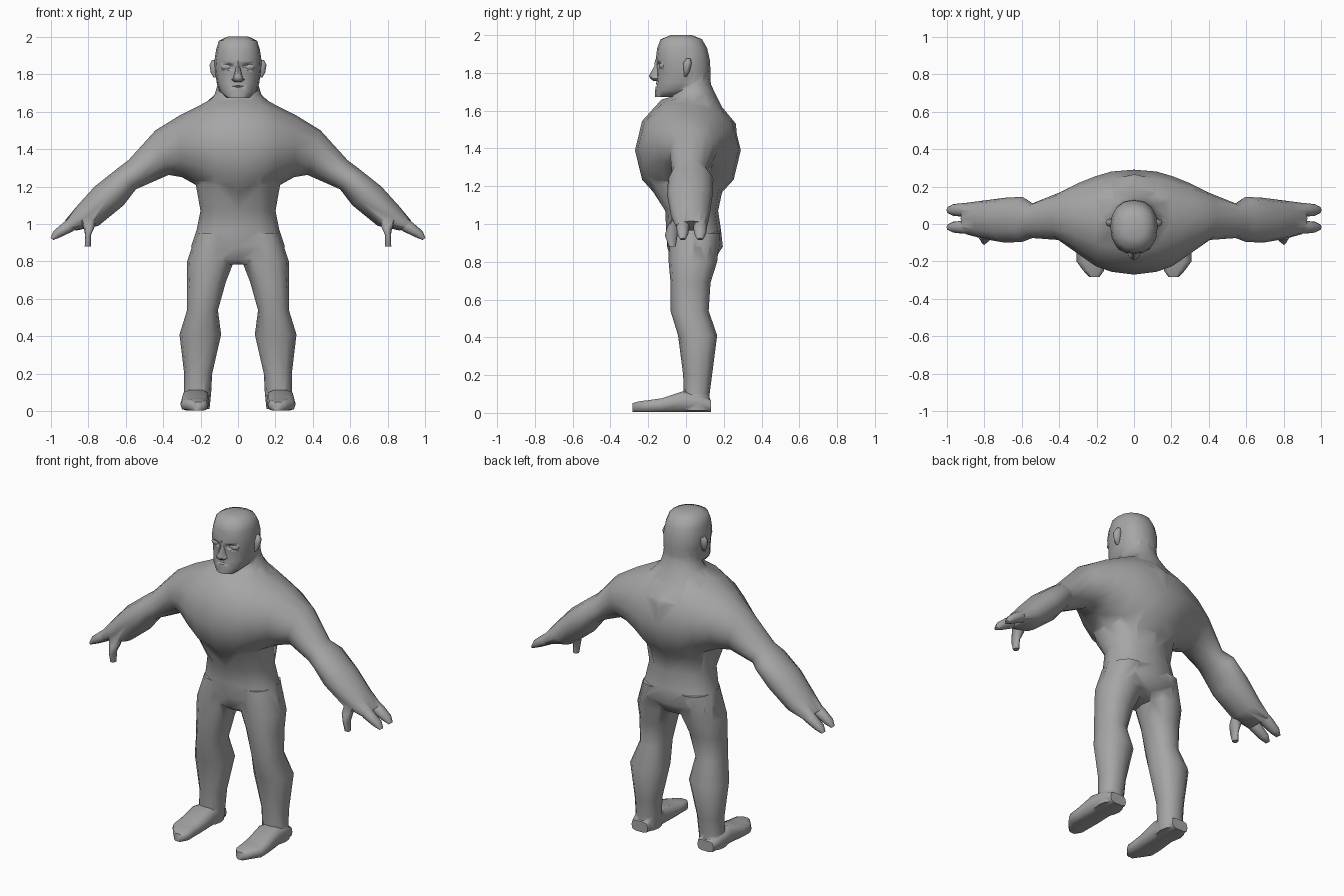
import bpy, bmesh, math
from mathutils import Vector

if "Cube" in bpy.data.objects:
    bpy.data.objects.remove(bpy.data.objects["Cube"])

skin = bpy.data.materials.new("grey skin")
skin.diffuse_color = (0.38, 0.38, 0.38, 1)
skin.use_nodes = True
skin.node_tree.nodes["Principled BSDF"].inputs["Base Color"].default_value = skin.diffuse_color


def power(v, n):
    return math.copysign(abs(v) ** (2 / n), v)


def section(a, b, c, d, sides, n):
    """Rounded ring: a-b is one full axis, c and d are half-axes on either side."""
    a, b, c, d = map(Vector, (a, b, c, d))
    mid, half, pts = (a + b) / 2, (a - b) / 2, []
    for i in range(sides):
        t = 2 * math.pi * i / sides
        s = power(math.sin(t), n)
        pts.append(mid + half * power(math.cos(t), n) + (c * s if s > 0 else d * -s))
    return pts


def loft(name, rings):
    bm = bmesh.new()
    loops = [[bm.verts.new(p) for p in r] for r in rings]
    for r, q in zip(loops, loops[1:]):
        for i in range(len(r)):
            j = (i + 1) % len(r)
            bm.faces.new((r[i], r[j], q[j], q[i]))
    bm.faces.new(loops[0])
    bm.faces.new(loops[-1])
    bmesh.ops.recalc_face_normals(bm, faces=bm.faces)
    me = bpy.data.meshes.new(name)
    bm.to_mesh(me)
    bm.free()
    me.materials.append(skin)
    ob = bpy.data.objects.new(name, me)
    bpy.context.collection.objects.link(ob)
    return ob


def upright(name, rows, sides=12, n=2.3):
    """Rows of z, x0, x1, y front, y back."""
    rings = []
    for z, x0, x1, f, b in rows:
        m = (f + b) / 2
        rings.append(section((x1, m, z), (x0, m, z), (0, b - m, 0), (0, f - m, 0), sides, n))
    return loft(name, rings)


def limb(name, rows, sides=12, n=2.0):
    """Rows of top x, top z, bottom x, bottom z, y front, y back."""
    rings = []
    for tx, tz, bx, bz, f, b in rows:
        m = (f + b) / 2
        rings.append(section((tx, m, tz), (bx, m, bz), (0, b - m, 0), (0, f - m, 0), sides, n))
    return loft(name, rings)


def ball(name, loc, size):
    rows = [(loc[2] + size[2] * math.cos(t), loc[0] - size[0] * math.sin(t), loc[0] + size[0] * math.sin(t),
             loc[1] - size[1] * math.sin(t), loc[1] + size[1] * math.sin(t))
            for t in (0.25, 0.8, 1.3, 1.85, 2.35, 2.9)]
    return upright(name, rows, 10, 2)


def combine(ob, other, op='UNION'):
    m = ob.modifiers.new(op, 'BOOLEAN')
    m.object, m.operation, m.solver = other, op, 'EXACT'
    bpy.context.view_layer.objects.active = ob
    bpy.ops.object.modifier_apply(modifier=m.name)
    bpy.data.objects.remove(other)


def sym(rows):
    return [(z, -h, h, f, b) for z, h, f, b in rows]


# chest, shoulders and both arms as one span from wrist to wrist
half = [(.12, 1.68, .12, 1.12, -.255, .28), (.20, 1.635, .21, 1.20, -.225, .255),
        (.31, 1.58, .30, 1.25, -.155, .215), (.44, 1.50, .37, 1.262, -.085, .165),
        (.585, 1.34, .50, 1.205, -.075, .11), (.645, 1.295, .545, 1.185, -.095, .145),
        (.765, 1.20, .61, 1.10, -.10, .14), (.86, 1.095, .745, .99, -.08, .125),
        (.925, 1.016, .865, .965, -.055, .113)]
mirror = [(-a, b, -c, d, f, k) for a, b, c, d, f, k in reversed(half)]
body = limb("body", mirror + [(0, 1.70, 0, 1.08, -.27, .29)] + half)

# waist and hips
combine(body, upright("hips", sym([
    (1.42, .20, -.24, .25), (1.34, .22, -.255, .265), (1.21, .225, -.20, .20), (1.07, .20, -.11, .17),
    (.97, .22, -.105, .185), (.88, .25, -.10, .195), (.81, .20, -.08, .15), (.785, .10, -.05, .09)])))

# neck flowing into the upper back
combine(body, upright("neck", sym([
    (1.80, .10, -.03, .125), (1.74, .11, -.05, .132), (1.69, .125, -.075, .155),
    (1.62, .20, -.115, .19), (1.53, .25, -.17, .265), (1.42, .22, -.22, .27)]), 12, 2.1))

for s in (-1, 1):
    # leg
    combine(body, upright("leg", [(z, s * a, s * b, f, k) for z, a, b, f, k in [
        (.95, .01, .222, -.09, .18), (.80, .022, .272, -.092, .165), (.69, .065, .273, -.082, .13),
        (.54, .107, .272, -.082, .12), (.41, .09, .312, -.042, .165), (.20, .138, .287, -.015, .138),
        (.10, .143, .287, -.012, .125), (.012, .152, .296, -.03, .128)]]))
    # foot
    rings = []
    for y, a, b, top in [(.132, .17, .28, .07), (.07, .153, .296, .10), (-.02, .153, .30, .115),
                         (-.13, .155, .307, .078), (-.20, .158, .307, .068), (-.25, .16, .27, .062),
                         (-.283, .185, .24, .052)]:
        z, h = (top + .003) / 2, (top - .003) / 2
        rings.append(section((s * a, y, z), (s * b, y, z), (0, 0, h), (0, 0, -h), 10, 3.5))
    combine(body, loft("foot", rings))
    # two fingers and a thumb
    for f, k in ((-.052, .018), (.038, .112)):
        combine(body, limb("finger", [(s * a, b, s * c, d, f + i, k - i) for a, b, c, d, i in [
            (.89, 1.04, .84, .985, .006), (.935, 1.005, .88, .962, 0),
            (.985, .962, .945, .93, .006), (1.0, .925, .985, .915, .02)]], 8))
    combine(body, upright("thumb", [(z, s * a, s * b, f, k) for z, a, b, f, k in [
        (1.04, .76, .85, -.07, .0), (.985, .765, .825, -.10, -.03),
        (.94, .785, .815, -.112, -.045), (.88, .785, .818, -.09, -.055)]], 8))

# head
head = upright("head", sym([
    (2.0, .055, -.08, .03), (1.978, .102, -.135, .085), (1.93, .117, -.153, .112),
    (1.87, .126, -.160, .126), (1.81, .122, -.153, .13), (1.75, .113, -.157, .128),
    (1.71, .10, -.163, .08), (1.672, .058, -.163, -.04)]), 16, 2.3)
for s in (-1, 1):
    # eye sockets, eyeballs, ears
    combine(head, ball("socket", (s * .062, -.162, 1.838), (.044, .032, .024)), 'DIFFERENCE')
    combine(head, ball("eyeball", (s * .062, -.122, 1.838), (.030, .022, .018)))
    combine(head, upright("ear", [(z, s * .10, s * o, f, k) for z, o, f, k in [
        (1.875, .138, .0, .025), (1.85, .152, -.015, .03), (1.81, .146, -.012, .02),
        (1.782, .13, -.01, .005)]], 8))
# nose
combine(head, upright("nose", sym([
    (1.87, .012, -.164, -.10), (1.835, .014, -.168, -.10), (1.785, .024, -.196, -.10),
    (1.77, .036, -.190, -.10), (1.757, .022, -.172, -.10)]), 8))
# mouth slit
combine(head, ball("mouth", (0, -.165, 1.733), (.048, .018, .006)), 'DIFFERENCE')
combine(body, head)

body.data.materials.clear()
body.data.materials.append(skin)
for p in body.data.polygons:
    p.material_index = 0
bpy.ops.object.select_all(action='DESELECT')
body.select_set(True)
bpy.context.view_layer.objects.active = body
bpy.ops.object.shade_smooth_by_angle(angle=math.radians(62))
